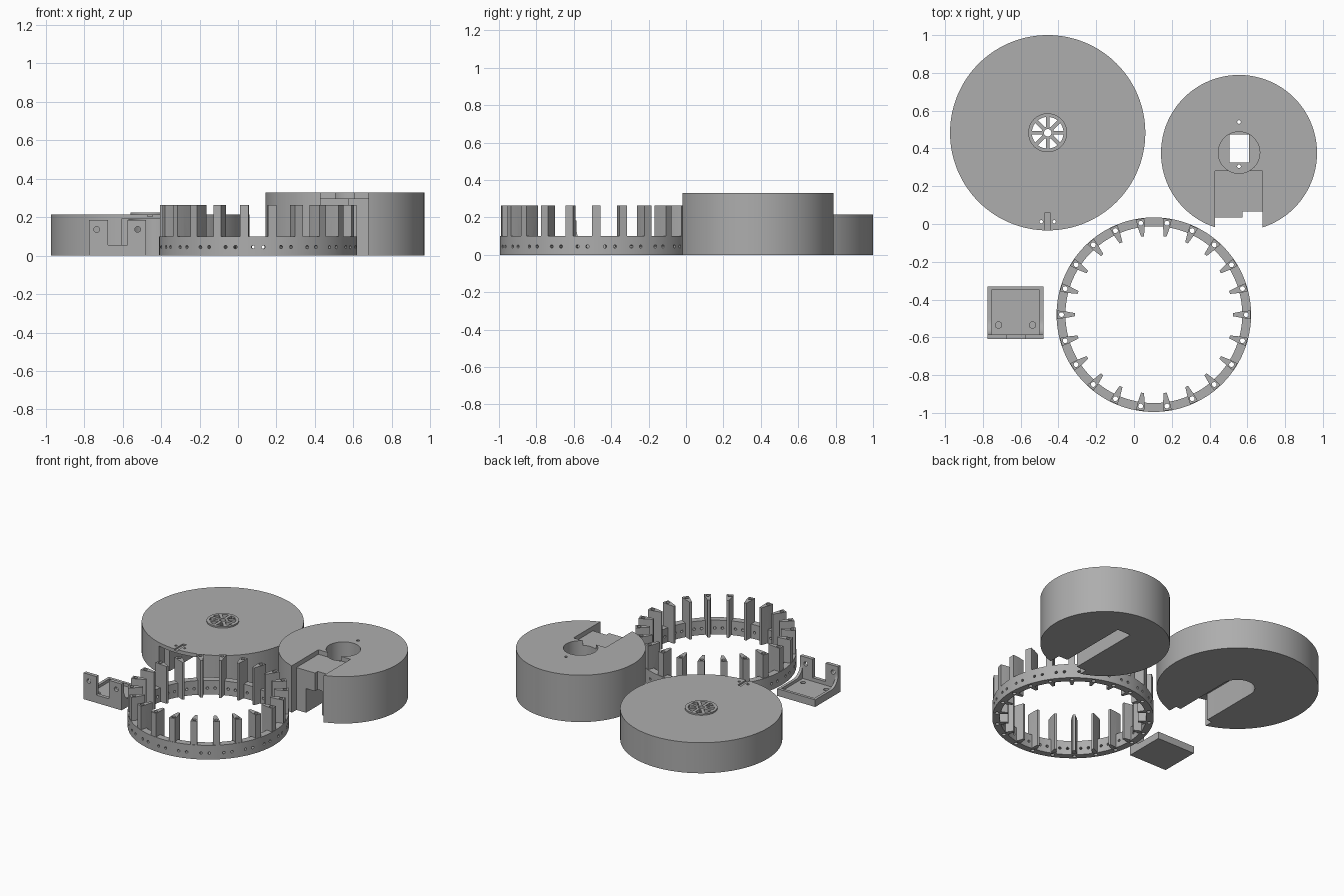
import bpy, bmesh, math
from mathutils import Matrix, Vector

if "Cube" in bpy.data.objects:
    bpy.data.objects.remove(bpy.data.objects["Cube"])

grey = bpy.data.materials.new("plain grey")
grey.diffuse_color = (0.42, 0.42, 0.42, 1)
grey.use_nodes = True
grey.node_tree.nodes["Principled BSDF"].inputs["Base Color"].default_value = grey.diffuse_color


def circle(cx, cy, r, n=24):
    return [(cx + r * math.cos(2 * math.pi * i / n), cy + r * math.sin(2 * math.pi * i / n)) for i in range(n)]


def rect(x0, x1, y0, y1):
    return [(x0, y0), (x1, y0), (x1, y1), (x0, y1)]


def prism(bm, pts, z0, z1, mat=Matrix()):
    """Extrude a closed outline between two heights, then transform it."""
    low = [bm.verts.new(mat @ Vector((x, y, z0))) for x, y in pts]
    top = [bm.verts.new(mat @ Vector((x, y, z1))) for x, y in pts]
    bm.faces.new(low[::-1])
    bm.faces.new(top)
    n = len(pts)
    for i in range(n):
        j = (i + 1) % n
        bm.faces.new((low[i], low[j], top[j], top[i]))


def solid(name, prisms):
    bm = bmesh.new()
    for p in prisms:
        prism(bm, *p)
    bmesh.ops.recalc_face_normals(bm, faces=bm.faces)
    me = bpy.data.meshes.new(name)
    bm.to_mesh(me)
    bm.free()
    me.materials.append(grey)
    ob = bpy.data.objects.new(name, me)
    bpy.context.collection.objects.link(ob)
    return ob


def combine(ob, prisms, op='DIFFERENCE'):
    """Cut or join a set of separate prisms, applied at once."""
    tool = solid("cutter", prisms)
    mod = ob.modifiers.new("bool", 'BOOLEAN')
    mod.operation, mod.solver, mod.object = op, 'EXACT', tool
    dg = bpy.context.evaluated_depsgraph_get()
    dg.update()
    me = bpy.data.meshes.new_from_object(ob.evaluated_get(dg))
    ob.modifiers.clear()
    ob.data = me
    bpy.data.objects.remove(tool)


def smooth(ob):
    bpy.ops.object.select_all(action='DESELECT')
    ob.select_set(True)
    bpy.context.view_layer.objects.active = ob
    bpy.ops.object.shade_smooth_by_angle(angle=math.radians(30))


# Wide drum with raised vent hub
cx, cy = -0.457, 0.483
drum = solid("wide_drum", [(circle(cx, cy, 0.517, 128), 0, 0.215)])
combine(drum, [(circle(cx, cy, 0.103, 64), 0.15, 0.225)], 'UNION')
# underside channel: round end, wider mouth at the front
arc = [(cx + 0.11 * math.cos(math.pi * i / 24), cy + 0.11 * math.sin(math.pi * i / 24)) for i in range(25)]
channel = arc + [(cx - 0.11, 0.05), (cx - 0.15, 0.05), (cx - 0.15, -0.1),
                 (cx + 0.15, -0.1), (cx + 0.15, 0.05), (cx + 0.11, 0.05)]
combine(drum, [(channel, -0.1, 0.19)])
# vent openings between eight spokes, centre hole, two pin holes, shallow groove
vents = [(circle(cx, cy, 0.02, 20), 0.1, 0.3)]
for k in range(8):
    a = math.radians(45 * k + 22.5)
    pts = []
    for r, s in ((0.033, -1), (0.084, -1), (0.084, -0.4), (0.084, 0.4), (0.084, 1), (0.033, 1)):
        t = a + s * (math.pi / 8 - math.asin(0.01 / r))
        pts.append((cx + r * math.cos(t), cy + r * math.sin(t)))
    vents.append((pts, 0.1, 0.3))
vents += [(circle(cx + s * 0.034, 0.012, 0.009, 12), 0.1, 0.3) for s in (-1, 1)]
vents.append((rect(cx - 0.013, cx + 0.013, -0.1, 0.06), 0.205, 0.3))
combine(drum, vents)
smooth(drum)

# Tall drum with stepped front notch and central well
bx, by = 0.556, 0.376
tall = solid("tall_drum", [(circle(bx, by, 0.413, 128), 0, 0.33)])
notch = [(0.43, -0.1), (0.68, -0.1), (0.68, 0.065), (0.575, 0.065), (0.575, 0.035), (0.43, 0.035)]
combine(tall, [(notch, -0.1, 0.5)])
combine(tall, [(rect(0.43, 0.68, -0.1, 0.28), 0.298, 0.5)])
combine(tall, [(circle(bx, by + 0.002, 0.11, 64), 0.2, 0.5)])
combine(tall, [(rect(0.505, 0.609, -0.1, 0.565), -0.1, 0.17)])
combine(tall, [(rect(0.506, 0.608, 0.325, 0.474), 0.1, 0.25),
               (circle(bx, 0.54, 0.01, 12), 0.1, 0.5),
               (circle(bx, 0.305, 0.01, 12), 0.1, 0.25)])
smooth(tall)

# Ring with 22 tapered posts
N = 22
at = Matrix.Translation((0.105, -0.48, 0))
ring = solid("post_ring", [(circle(0.105, -0.48, 0.515, 132), 0, 0.10)])
combine(ring, [(circle(0.105, -0.48, 0.468, 132), -0.1, 0.3)])
post = [(0.512, -0.022), (0.512, 0.022), (0.47, 0.018), (0.418, 0.008), (0.418, -0.008), (0.47, -0.018)]
turns = [at @ Matrix.Rotation(2 * math.pi * k / N, 4, 'Z') for k in range(N)]
combine(ring, [(post, 0.003, 0.265, m) for m in turns], 'UNION')
# upright holes in the posts, paired radial holes in the wall between them
holes = [(circle(0.489, 0, 0.013, 14), -0.1, 0.4, m) for m in turns]
for k in range(N):
    for s in (-3, 3):
        a = 2 * math.pi * (k + 0.5) / N + math.radians(s)
        m = at @ Matrix.Rotation(a, 4, 'Z') @ Matrix.Translation((0, 0, 0.045)) @ Matrix.Rotation(math.pi / 2, 4, 'Y')
        holes.append((circle(0, 0, 0.009, 12), 0.44, 0.54, m))
combine(ring, holes)
smooth(ring)

# Bracket: tray with an upright front wall and curved side gussets
x0, x1, y0, y1 = -0.775, -0.479, -0.61, -0.33
sx = Matrix(((0, 0, 1, 0), (1, 0, 0, 0), (0, 1, 0, 0), (0, 0, 0, 1)))  # profile in yz, extruded along x
side = [(y0, 0), (y1, 0), (y1, 0.05)]
for i in range(9):
    t = math.pi / 2 * i / 8
    side.append((-0.505 - 0.08 * math.sin(t), 0.13 - 0.08 * math.cos(t)))
side += [(-0.585, 0.185), (y0, 0.185)]
bracket = solid("bracket", [(side, x0, x1, sx)])
combine(bracket, [(rect(x0 + 0.02, x1 - 0.02, -0.585, -0.35), 0.03, 0.4)])
combine(bracket, [(rect(-0.676, -0.576, -0.7, -0.56), 0.055, 0.4)])
# wall holes and blind floor holes
my = Matrix(((1, 0, 0, 0), (0, 0, 1, 0), (0, 1, 0, 0), (0, 0, 0, 1)))  # profile in xz, extruded along y
combine(bracket, [(circle(x, 0.137, 0.015, 16), -0.7, -0.55, my) for x in (-0.735, -0.522)]
        + [(circle(x, -0.535, 0.017, 16), 0.008, 0.07) for x in (-0.717, -0.537)])
smooth(bracket)
